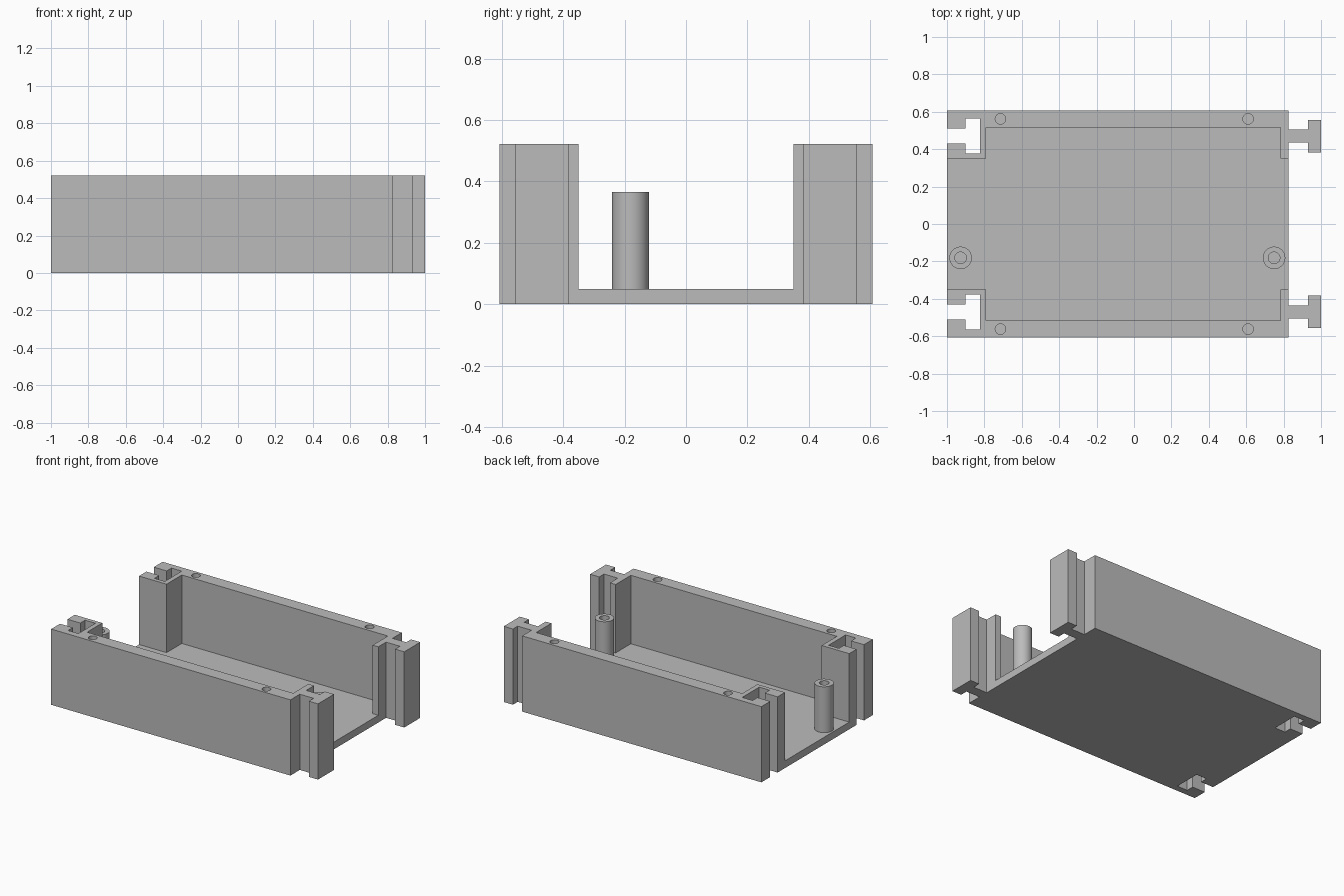
import bpy, bmesh, math

if "Cube" in bpy.data.objects:
    bpy.data.objects.remove(bpy.data.objects["Cube"])

H = 0.522       # wall height
FLOOR = 0.05    # floor thickness

grey = bpy.data.materials.new("plain_grey")
grey.diffuse_color = (0.5, 0.5, 0.5, 1)
grey.use_nodes = True
grey.node_tree.nodes["Principled BSDF"].inputs["Base Color"].default_value = grey.diffuse_color


def prism(name, pts, z0, z1):
    """Extrude a closed plan outline from z0 to z1."""
    bm = bmesh.new()
    face = bm.faces.new([bm.verts.new((x, y, z0)) for x, y in pts])
    ext = bmesh.ops.extrude_face_region(bm, geom=[face])
    top = [v for v in ext["geom"] if isinstance(v, bmesh.types.BMVert)]
    bmesh.ops.translate(bm, verts=top, vec=(0, 0, z1 - z0))
    bmesh.ops.recalc_face_normals(bm, faces=bm.faces)
    me = bpy.data.meshes.new(name)
    bm.to_mesh(me)
    bm.free()
    ob = bpy.data.objects.new(name, me)
    bpy.context.collection.objects.link(ob)
    me.materials.append(grey)
    return ob


def circle(x, y, r, n=48):
    return [(x + r * math.cos(2 * math.pi * i / n),
             y + r * math.sin(2 * math.pi * i / n)) for i in range(n)]


def activate(ob):
    bpy.ops.object.select_all(action='DESELECT')
    ob.select_set(True)
    bpy.context.view_layer.objects.active = ob


def cut(ob, cutter):
    activate(ob)
    mod = ob.modifiers.new("cut", 'BOOLEAN')
    mod.operation = 'DIFFERENCE'
    mod.solver = 'EXACT'
    mod.object = cutter
    bpy.ops.object.modifier_apply(modifier=mod.name)
    bpy.data.objects.remove(cutter, do_unlink=True)


def smooth(ob):
    activate(ob)
    bpy.ops.object.shade_smooth_by_angle(angle=math.radians(30))


# Half outline, front half from right to left: T rail on the right, T slot on the left
rail = [(0.825, -0.435), (0.93, -0.435), (0.93, -0.383), (1.0, -0.383),
        (1.0, -0.557), (0.93, -0.557), (0.93, -0.505), (0.825, -0.505)]
slot = [(-1.0, -0.511), (-0.902, -0.511), (-0.902, -0.563), (-0.823, -0.563),
        (-0.823, -0.378), (-0.902, -0.378), (-0.902, -0.43), (-1.0, -0.43)]
half = rail + [(0.825, -0.607), (-1.0, -0.607)] + slot
outline = half + [(x, -y) for x, y in reversed(half)]
tray = prism("tray", outline, 0, H)

# Open channel through both ends, widening between the side walls
quarter = [(1.2, -0.35), (0.782, -0.35), (0.782, -0.516),
           (-0.79, -0.516), (-0.79, -0.35), (-1.2, -0.35)]
cavity = quarter + [(x, -y) for x, y in reversed(quarter)]
cut(tray, prism("cavity_cutter", cavity, FLOOR, H + 0.2))

# Screw holes in the wall tops
for x in (-0.714, 0.61):
    for y in (-0.562, 0.562):
        cut(tray, prism("hole_cutter", circle(x, y, 0.028), 0.2, H + 0.1))
smooth(tray)

# Hollow mounting posts
for side, x in (("left", -0.927), ("right", 0.749)):
    post = prism(side + "_post", circle(x, -0.181, 0.06), FLOOR, 0.366)
    cut(post, prism("bore_cutter", circle(x, -0.181, 0.031), 0, 0.5))
    smooth(post)
